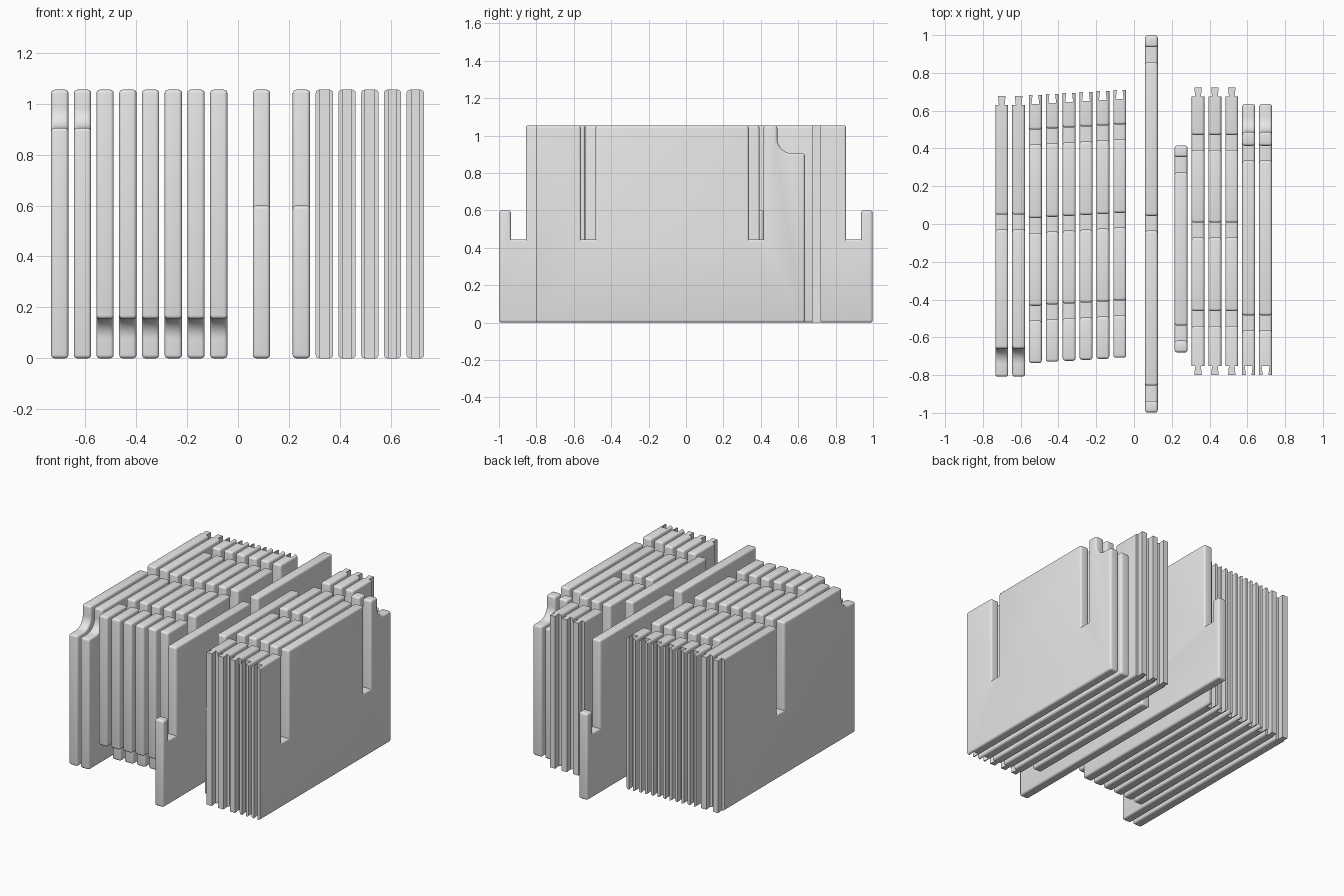
import bpy, bmesh, math

if "Cube" in bpy.data.objects:
    bpy.data.objects.remove(bpy.data.objects["Cube"])

H = 1.055        # board height
T = 0.068        # board thickness
SLOT_Z = 0.445   # floor of the slots and end notches
SLOT_W = 0.078
POST_Z = 0.6     # top of the short end posts
JOINT = 0.048    # depth of the tongue and groove joints
R = 0.08         # radius of the concave corner cuts
BEVEL = 0.014

grey = bpy.data.materials.new("light grey")
grey.diffuse_color = (0.8, 0.8, 0.8, 1)
grey.use_nodes = True
grey.node_tree.nodes["Principled BSDF"].inputs["Base Color"].default_value = grey.diffuse_color


def arc(cy, cz, a0, a1, n=8):
    return [(cy + R * math.cos(math.radians(a0 + (a1 - a0) * i / n)),
             cz + R * math.sin(math.radians(a0 + (a1 - a0) * i / n))) for i in range(n + 1)]


def outline(lo, hi, slots, cut=None, posts=False):
    """Side outline of a board (y, z), counter-clockwise from the low bottom corner."""
    p = [(lo, 0)]
    yc = hi - 0.148
    if cut == "bottom":
        p += [(yc, 0)] + arc(yc + R, 0.155 - R, 180, 90) + [(hi, 0.155), (hi, H)]
    elif cut == "top":
        p += [(hi, 0), (hi, 0.905)] + arc(yc + R, 0.905 + R, 270, 180) + [(yc, H)]
    elif posts:
        p += [(hi, 0), (hi, POST_Z), (hi - 0.062, POST_Z), (hi - 0.062, SLOT_Z),
              (hi - 0.142, SLOT_Z), (hi - 0.142, H)]
    else:
        p += [(hi, 0), (hi, H)]
    for s in sorted(slots, reverse=True):
        a, b = s + SLOT_W / 2, s - SLOT_W / 2
        p += [(a, H), (a, SLOT_Z), (b, SLOT_Z), (b, H)]
    if posts:
        p += [(lo + 0.142, H), (lo + 0.142, SLOT_Z), (lo + 0.062, SLOT_Z),
              (lo + 0.062, POST_Z), (lo, POST_Z)]
    else:
        p += [(lo, H)]
    return p


def prism(name, loop, vec):
    """Extrude a closed loop of 3D points along vec; returns object and its bmesh."""
    bm = bmesh.new()
    f = bm.faces.new([bm.verts.new(v) for v in loop])
    ext = bmesh.ops.extrude_face_region(bm, geom=[f])
    bmesh.ops.translate(bm, vec=vec,
                        verts=[v for v in ext["geom"] if isinstance(v, bmesh.types.BMVert)])
    bmesh.ops.recalc_face_normals(bm, faces=bm.faces)
    me = bpy.data.meshes.new(name)
    ob = bpy.data.objects.new(name, me)
    bpy.context.collection.objects.link(ob)
    return ob, bm


def cut_joint(board, x, end, d, kind):
    """Cut a dovetail tongue or groove into the end at y = end; d points outwards."""
    root, out = end - d * JOINT, end + d * 0.02
    if kind == "groove":
        shapes = [[(-0.021, root), (0.021, root), (0.015, end), (0.015, out),
                   (-0.015, out), (-0.015, end)]]
    else:
        shapes = [[(s * 0.015, root), (s * 0.06, root), (s * 0.06, out),
                   (s * 0.02, out), (s * 0.02, end)] for s in (-1, 1)]
    for shape in shapes:
        cutter, bm = prism("joint_cutter", [(x + px, py, -0.1) for px, py in shape],
                           (0, 0, H + 0.2))
        bm.to_mesh(cutter.data)
        bm.free()
        cutter.hide_render = True
        mod = board.modifiers.new("joint", "BOOLEAN")
        mod.operation, mod.solver, mod.object = "DIFFERENCE", "EXACT", cutter
        bpy.context.view_layer.objects.active = board
        bpy.ops.object.modifier_apply(modifier=mod.name)
        bpy.data.objects.remove(cutter)


def board(name, x, lo, hi, slots=(), cut=None, posts=False, joints=(None, None), flip=False):
    """One slotted board; flip mirrors it front to back."""
    s = -1 if flip else 1
    ob, bm = prism(name, [(x - T / 2, s * y, z) for y, z in outline(lo, hi, slots, cut, posts)],
                   (T, 0, 0))
    ends = [s * e for e, j in zip((lo, hi), joints) if j]

    def rounded(e):
        if any(all(abs(v.co.y - y) < 1e-4 for v in e.verts) for y in ends):
            return False
        return e.calc_face_angle_signed(0) > 0.7

    bmesh.ops.bevel(bm, geom=[e for e in bm.edges if rounded(e)], offset=BEVEL,
                    offset_type="OFFSET", segments=4, profile=0.5, affect="EDGES",
                    clamp_overlap=False)
    bm.to_mesh(ob.data)
    bm.free()
    ob.data.materials.append(grey)
    for e, j, d in zip((lo, hi), joints, (-1, 1)):
        if j:
            cut_joint(ob, x, s * e, s * d, j)
    bpy.ops.object.select_all(action="DESELECT")
    ob.select_set(True)
    bpy.context.view_layer.objects.active = ob
    bpy.ops.object.shade_smooth_by_angle(angle=math.radians(35))


# Left outer boards: scooped top front corner, tongue at the back
for i in range(2):
    board(f"left_outer_board_{i + 1}", -0.70 + 0.0893 * i, -0.677, 0.808, [-0.01],
          cut="top", joints=("tongue", None), flip=True)

# Left inner boards: scooped bottom front corner, groove at the back, slightly staggered
for i, dy in enumerate((0, 0.007, 0.012, 0.017, 0.022, 0.028)):
    board(f"left_inner_board_{i + 1}", -0.522 + 0.0893 * i, -0.682 - dy, 0.736 - dy,
          [-0.46 - dy, 0.008 - dy, 0.472 - dy], cut="bottom",
          joints=("groove", None), flip=True)

# Long and short cross boards with end posts
board("long_cross_board", 0.092, -0.998, 0.998, [0.004], posts=True)
board("short_cross_board", 0.249, -0.68, 0.416, posts=True)

# Right inner boards: tongue at both ends
for i in range(3):
    board(f"right_inner_board_{i + 1}", 0.339 + 0.0893 * i, -0.8, 0.723,
          [0.432, -0.032, -0.5], joints=("tongue", "tongue"))

# Right outer boards: groove at the front, scooped top back corner
for i in range(2):
    board(f"right_outer_board_{i + 1}", 0.607 + 0.0893 * i, -0.8, 0.636, [0.375, -0.523],
          cut="top", joints=("groove", None))
